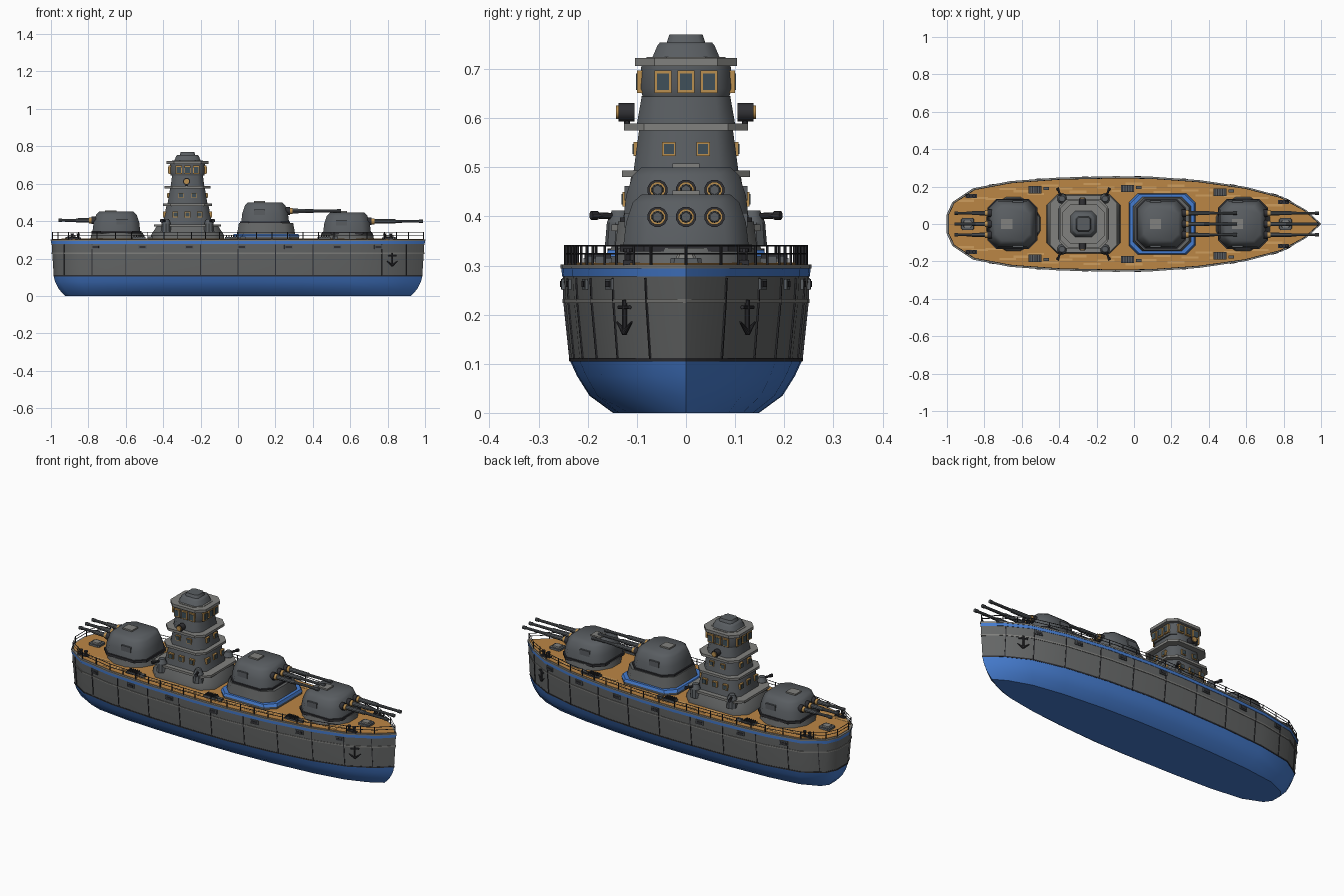
import bpy, bmesh, math
from mathutils import Vector

if "Cube" in bpy.data.objects:
    bpy.data.objects.remove(bpy.data.objects["Cube"])

COL = {"blue": (.06, .2, .62), "steel": (.10, .11, .12), "hull": (.13, .135, .135), "light": (.22, .22, .21),
       "wood": (.50, .24, .06), "plank": (.62, .34, .11), "brass": (.5, .28, .08), "black": (.03, .03, .035),
       "glass": (.05, .08, .10)}
MAT = {}
for k, c in COL.items():
    MAT[k] = bpy.data.materials.new(k)
    MAT[k].diffuse_color = (*c, 1)


def part(name, solids, mat, angle=35):
    """One object from several lofted solids (each a list of rings)."""
    bm = bmesh.new()
    for rings in solids:
        vs = [[bm.verts.new(p) for p in r] for r in rings]
        n = len(vs[0])
        for a, b in zip(vs, vs[1:]):
            for i in range(n):
                bm.faces.new((a[i], a[(i + 1) % n], b[(i + 1) % n], b[i]))
        bm.faces.new(vs[0][::-1])
        bm.faces.new(vs[-1])
    bmesh.ops.recalc_face_normals(bm, faces=bm.faces)
    me = bpy.data.meshes.new(name)
    bm.to_mesh(me)
    bm.free()
    me.shade_smooth()
    me.set_sharp_from_angle(angle=math.radians(angle))
    me.materials.append(MAT[mat])
    ob = bpy.data.objects.new(name, me)
    bpy.context.collection.objects.link(ob)
    return ob


def tube(p0, p1, r0, r1=None, n=10):
    p0, p1 = Vector(p0), Vector(p1)
    q = (p1 - p0).to_track_quat('Z', 'Y')
    ring = lambda p, r: [p + q @ Vector((r * math.cos(t), r * math.sin(t), 0))
                         for t in [2 * math.pi * (i + .5) / n for i in range(n)]]
    return [ring(p0, r0), ring(p1, r0 if r1 is None else r1)]


def box(c, s, yaw=0):
    ca, sa = math.cos(yaw), math.sin(yaw)
    out = []
    for z in (-s[2] / 2, s[2] / 2):
        out.append([(c[0] + x * ca - y * sa, c[1] + x * sa + y * ca, c[2] + z) for x, y in
                    [(i * s[0] / 2, j * s[1] / 2) for i, j in ((-1, -1), (1, -1), (1, 1), (-1, 1))]])
    return out


def octo(cx, levels):
    """Chamfered-rectangle tower; levels are (z, half x, half y, chamfer)."""
    return [[(cx + x, y, z) for x, y in ((a, -b + c), (a, b - c), (a - c, b), (-a + c, b), (-a, b - c),
                                         (-a, -b + c), (-a + c, -b), (a - c, -b))] for z, a, b, c in levels]


# hull shape: deck outline plus scale by height
OUT = [(-1, .05), (-.97, .115), (-.86, .188), (-.66, .226), (-.4, .245), (-.1, .252), (.1, .249), (.35, .231),
       (.6, .195), (.79, .145), (.92, .073), (1, 0)]
LEV = [(0, .925, .59), (.035, .957, .78), (.075, .978, .88), (.105, .985, .935), (.225, .993, .985), (.31, .998, 1.0)]


def lerp(table, x, k=1):
    for a, b in zip(table, table[1:]):
        if x <= b[0]:
            return a[k] + (b[k] - a[k]) * (x - a[0]) / (b[0] - a[0])
    return table[-1][k]


def outline(z, off=0):
    sx, sy = lerp(LEV, z) + off, lerp(LEV, z, 2) + off * 4
    return [(x * sx, y * sy, z) for x, y in OUT] + [(x * sx, -y * sy, z) for x, y in OUT[-2::-1]]


def edge(x, z):
    return lerp(OUT, x / lerp(LEV, z)) * lerp(LEV, z, 2)


def yaw(x, z, s):
    return s * math.atan2(edge(x + .01, z) - edge(x - .01, z), .02)


band = lambda z0, z1, off: [outline(z0, off), outline(z1, off)]
part("hull_bottom", [[outline(z) for z in (0, .035, .075, .105)]], "blue")
part("hull_side", [[outline(z) for z in (.105, .225, .298)]], "hull")
part("waterline_strip", [band(.105, .112, .002)], "black")
part("rubbing_strake", [band(.224, .232, .003)], "light")
part("blue_stripe", [band(.278, .294, .002)], "blue")
part("deck_rim", [band(.294, .302, .004)], "light")
part("wood_deck", [band(.297, .305, -.008)], "wood")

# deck planks
part("deck_planks", [box((-.9 + .075 * i, (edge(-.9 + .075 * i, .3) - .035 - .02 * (i % 3)) * (1 if k else -1), .3053),
                         (.09, .012, .002)) for i in range(23) for k in (0, 1)], "plank")

# hull seams, scuttles and anchors
seams, ports, glass, anchors = [], [], [], []
for s in (-1, 1):
    for x in (-.93, -.78, -.6, -.4, -.2, 0, .2, .4, .6, .77, .9):
        seams.append([[p for p in box((x, s * edge(x, z), z), (.004, .006, 0), yaw(x, z, s))[0]]
                      for z in (.11, .225, .275)])
    for x in (-.76, -.51, -.26, .02, .27, .53, .75):
        ports.append(box((x, s * edge(x, .26), .262), (.046, .012, .022), yaw(x, .26, s)))
        glass.append(box((x, s * edge(x, .26), .262), (.034, .016, .012), yaw(x, .26, s)))
    P = lambda x, z: (x, s * (edge(x, .2) + .007), z)
    anchors += [tube(P(.825, .23), P(.825, .165), .005), tube(P(.805, .215), P(.845, .215), .004),
                tube(P(.825, .163), P(.798, .185), .006, .002), tube(P(.825, .163), P(.852, .185), .006, .002)]
part("hull_seams", seams, "black")
part("scuttle_frames", ports, "steel")
part("scuttle_glass", glass, "black")
part("anchors", anchors, "black")

# railing
posts, rails = [], []
path = [Vector(p) for p in outline(.3, -.006)]
for a, b in zip(path, path[1:] + path[:1]):
    n = max(1, round((b - a).length / .085))
    for i in range(n):
        p = a.lerp(b, i / n)
        posts.append(tube(p, p + Vector((0, 0, .042)), .0028, n=6))
    for h in (.024, .04):
        rails.append(tube(a + Vector((0, 0, h)), b + Vector((0, 0, h)), .0017, n=5))
part("railing_posts", posts, "black")
part("railing_wires", rails, "black")

# deck fittings
hatch, lids, vents, slats, boll = [], [], [], [], []
for x in (-.89, .81):
    hatch.append(octo(x, [(.30, .035, .033, .008), (.315, .033, .031, .008)]))
    lids.append(octo(x, [(.315, .022, .02, .005), (.322, .02, .018, .005)]))
for s in (-1, 1):
    for x, y in ((-.53, .183), (-.035, .19), (.46, .17)):
        vents.append(box((x, s * y, .308), (.07, .038, .014)))
        slats += [box((x - .026 + .013 * i, s * y, .318), (.006, .034, .01)) for i in range(5)]
        vents.append(box((x + .06, s * (y + .006), .31), (.03, .016, .018)))
    for x, y in ((-.87, .15), (.80, .118)):
        boll.append(box((x, s * y, .306), (.06, .02, .01)))
        for d in (-.016, .016):
            boll += [tube((x + d, s * y, .305), (x + d, s * y, .33), .007),
                     tube((x + d, s * y, .328), (x + d, s * y, .335), .010)]
part("deck_hatches", hatch, "steel")
part("hatch_lids", lids, "light")
part("deck_vents", vents, "steel")
part("vent_slats", slats, "black")
part("bollards", boll, "black")


# main gun turrets
def turret(name, x, z, d, reach):
    part(name + "_body", [octo(x, [(z, .128, .128, .045), (z + .05, .122, .122, .045), (z + .092, .108, .108, .042),
                                   (z + .108, .092, .09, .036)])], "steel", 50)
    part(name + "_skirt", [octo(x, [(z - .008, .134, .134, .048), (z + .006, .134, .134, .048)])], "black")
    part(name + "_roof_hatch", [box((x - .03, 0, z + .109), (.06, .055, .014))], "light")
    mant, brass, thick, bolts = [], [], [], []
    gz = z + .062
    for y in (-.058, 0, .058):
        X = lambda t: (x + d * t, y, gz)
        mant.append(tube(X(.08), X(.132), .021, n=12))
        brass.append(tube(X(.13), X(.146), .0165, n=12))
        thick += [tube(X(.14), X(.14 + (reach - .14) * .45), .0125, .011), tube(X(.2), X(reach), .0085, .007),
                  tube(X(reach - .02), X(reach), .0095)]
    for s in (-1, 1):
        bolts.append(box((x - d * .03, s * .119, z + .055), (.06, .012, .03)))
    part(name + "_mantlets", mant, "black")
    part(name + "_brass_collars", brass, "brass")
    part(name + "_barrels", thick, "steel")
    part(name + "_side_panels", bolts, "steel")


turret("fore_turret", .583, .337, 1, .405)
turret("mid_turret", .145, .392, 1, .405)
turret("aft_turret", -.65, .342, -1, .31)
for nm, x in (("fore_barbette", .583), ("aft_barbette", -.645)):
    part(nm, [tube((x, 0, .3), (x, 0, .336), .15, .142, n=12)], "hull")
part("mid_platform", [octo(.15, [(.30, .176, .162, .05), (.318, .176, .162, .05)])], "steel")
part("mid_platform_band", [octo(.15, [(.318, .178, .164, .05), (.332, .172, .158, .05)])], "blue")
part("mid_barbette", [octo(.15, [(.332, .155, .145, .05), (.39, .145, .138, .05)])], "hull", 50)

# bridge tower
T = -.27
part("tower_base", [octo(T, [(.30, .197, .158, .055), (.325, .195, .156, .055), (.372, .165, .14, .05)])], "hull", 50)
part("tower_walls", [octo(T, [(.37, .135, .128, .045), (.48, .113, .112, .04)]),
                     octo(T, [(.49, .107, .107, .038), (.58, .092, .095, .034)]),
                     octo(T, [(.588, .09, .1, .034), (.645, .082, .09, .03)]),
                     octo(T, [(.643, .09, .088, .03), (.66, .095, .093, .032), (.706, .093, .091, .032)]),
                     octo(T, [(.72, .072, .07, .025), (.748, .06, .058, .022), (.754, .055, .053, .02)]),
                     octo(T, [(.752, .042, .04, .012), (.77, .036, .034, .011)])], "steel", 50)
part("tower_ledges", [octo(T, [(z, a, b, .04), (z + t, a, b, .04)]) for z, a, b, t in
                      ((.37, .178, .152, .013), (.48, .132, .13, .013), (.575, .124, .126, .014),
                       (.706, .112, .104, .016), (.718, .082, .08, .006))], "light")

# windows on all four tower sides: (height, spacing list, wall distance, width, height)
frames, panes = [], []
for z, offs, w, wid, hgt in ((.435, (-.065, 0, .065), .122, .03, .03), (.537, (-.035, .035), .1, .028, .028),
                             (.674, (-.047, 0, .047), .093, .034, .046)):
    for o in offs:
        for s in (-1, 1):
            for lst, k, dep in ((frames, 1, .014), (panes, .72, .018)):
                lst.append(box((T + o, s * w, z), (wid * k, dep, hgt * k)))
                lst.append(box((T + s * (w + .001), o, z), (dep, wid * k, hgt * k)))
part("window_frames", frames, "brass")
part("window_panes", panes, "glass")

# searchlights and secondary guns
lamps, lens, mounts, guns = [], [], [], []
for s in (-1, 1):
    lamps += [tube((T - .005, s * .105, .612), (T - .005, s * .137, .612), .019, n=12),
              tube((T - .005, s * .12, .585), (T - .005, s * .12, .6), .006)]
    lens.append(tube((T - .005, s * .134, .612), (T - .005, s * .143, .612), .014, n=12))
    for d in (-1, 1):
        x, y = T + d * .115, s * .135
        mounts += [tube((x, y, .34), (x, y, .388), .03, .026), tube((x, y, .388), (x, y, .412), .026, .016)]
        guns.append(tube((x, y, .4), (x + d * .025, s * .193, .402), .007, .006))
        guns.append(tube((x + d * .019, s * .18, .402), (x + d * .025, s * .193, .402), .009))
part("searchlights", lamps, "black")
part("searchlight_lenses", lens, "brass")
part("secondary_mounts", mounts, "steel")
part("secondary_guns", guns, "black")

for m in bpy.data.materials:
    if m.users and not m.is_grease_pencil:
        m.use_nodes = True
        m.node_tree.nodes["Principled BSDF"].inputs["Base Color"].default_value = m.diffuse_color
